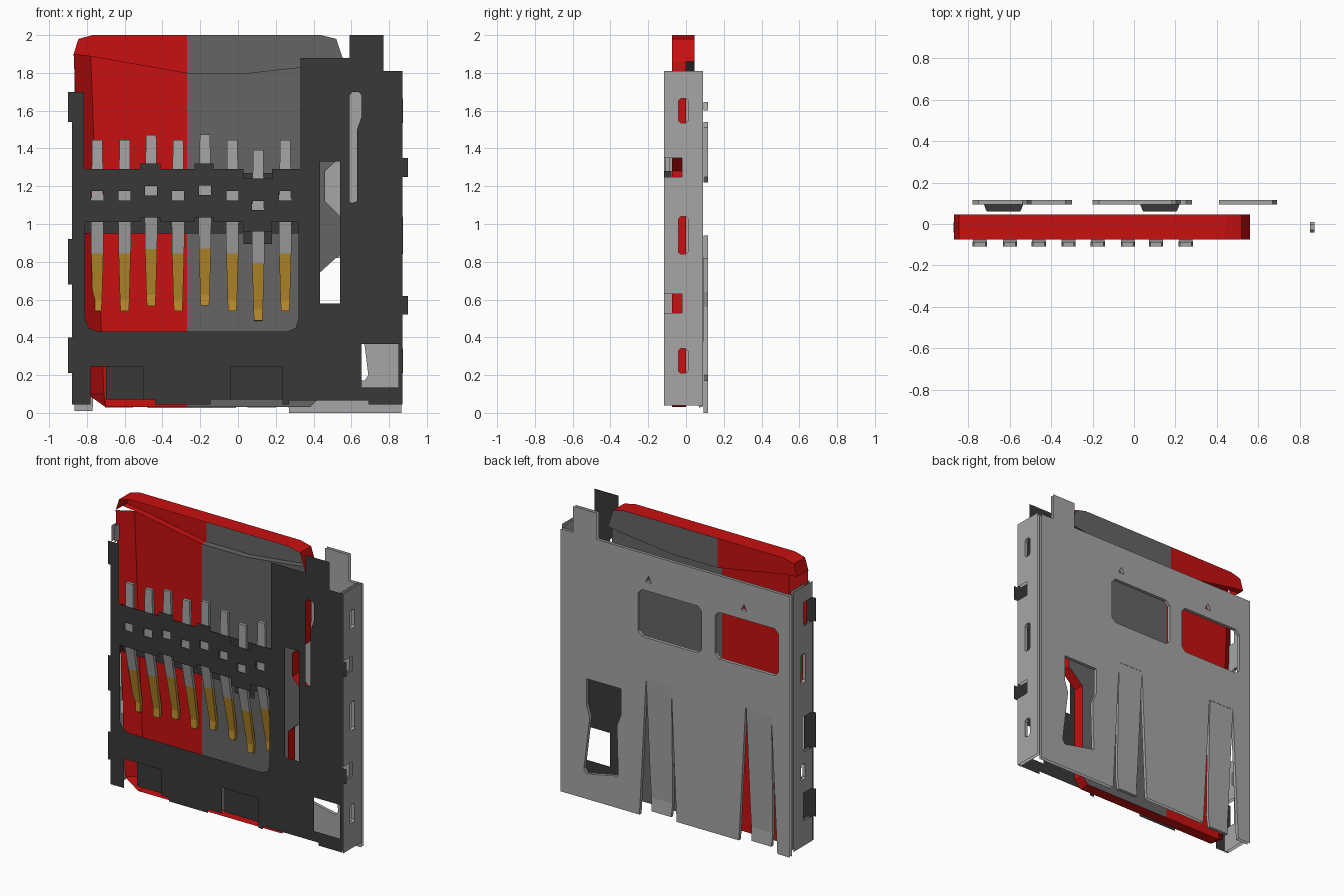
import bpy, bmesh
from mathutils import Vector

if "Cube" in bpy.data.objects:
    bpy.data.objects.remove(bpy.data.objects["Cube"], do_unlink=True)


def material(name, r, g, b):
    m = bpy.data.materials.new(name)
    m.use_nodes = True
    m.diffuse_color = (r, g, b, 1)
    m.node_tree.nodes["Principled BSDF"].inputs["Base Color"].default_value = (r, g, b, 1)
    return m


DARK = material("dark plastic", 0.04, 0.04, 0.04)
METAL = material("light metal", 0.38, 0.38, 0.38)
RED = material("card red", 0.58, 0.005, 0.005)
GREY = material("card grey", 0.13, 0.13, 0.13)
GOLD = material("contact gold", 0.51, 0.27, 0.026)


def finish(name, bm, *mats):
    bmesh.ops.recalc_face_normals(bm, faces=bm.faces)
    mesh = bpy.data.meshes.new(name)
    bm.to_mesh(mesh)
    bm.free()
    for m in mats:
        mesh.materials.append(m)
    ob = bpy.data.objects.new(name, mesh)
    bpy.context.collection.objects.link(ob)
    return ob


def facing_y(y):
    return lambda u, v: Vector((u, y, v))


def facing_x(x):
    return lambda u, v: Vector((x, u, v))


def rect(u0, u1, v0, v1, cut=0):
    if not cut:
        return [(u0, v0), (u1, v0), (u1, v1), (u0, v1)]
    return [(u0 + cut, v0), (u1 - cut, v0), (u1, v0 + cut), (u1, v1 - cut),
            (u1 - cut, v1), (u0 + cut, v1), (u0, v1 - cut), (u0, v0 + cut)]


def sheet(name, mat, outline, holes, place, inner=None):
    """Flat sheet with holes; with inner, a second skin and lined cutouts."""
    bm = bmesh.new()
    skins = []
    for put in [place] + ([inner] if inner else []):
        edges, loops = [], []
        for loop in [outline] + holes:
            vs = [bm.verts.new(put(*p)) for p in loop]
            edges += [bm.edges.new((vs[i - 1], vs[i])) for i in range(len(vs))]
            loops.append(vs)
        bmesh.ops.triangle_fill(bm, edges=edges, use_beauty=True)
        skins.append(loops)
    if inner:
        for k, loop in enumerate([outline] + holes):
            a, b = skins[0][k], skins[1][k]
            for i in range(len(loop)):
                (u0, v0), (u1, v1) = loop[i - 1], loop[i]
                # The outer border stays open; slanted notch sides are lined
                if k or (u0 != u1 and v0 != v1):
                    bm.faces.new((a[i - 1], a[i], b[i], b[i - 1]))
    bmesh.ops.dissolve_limit(bm, angle_limit=0.01, verts=bm.verts, edges=bm.edges)
    return finish(name, bm, mat)


def ribbon(name, mat, front, back, y0, y1):
    """Wall lofted between two paths in x, z."""
    bm = bmesh.new()
    a = [bm.verts.new((x, y0, z)) for x, z in front]
    b = [bm.verts.new((x, y1, z)) for x, z in back]
    for i in range(len(a) - 1):
        bm.faces.new((a[i], a[i + 1], b[i + 1], b[i]))
    return finish(name, bm, mat)


def strip(name, x, rows, mats, thick, pick=lambda z: 0):
    """Bent strip through rows of (z, y, half width)."""
    bm = bmesh.new()
    pairs = [[bm.verts.new((x + s * w, y, z)) for s in (-1, 1)] for z, y, w in rows]
    for p, q in zip(pairs, pairs[1:]):
        f = bm.faces.new((p[0], p[1], q[1], q[0]))
        f.material_index = pick(f.calc_center_median().z)
    ob = finish(name, bm, *mats)
    ob.modifiers.new("thickness", "SOLIDIFY").thickness = thick
    ob.modifiers["thickness"].offset = 0
    return ob


# Contact positions with their height offsets
CONTACTS = [(-.745, 0), (-.60, 0), (-.46, .025), (-.317, 0),
            (-.175, .028), (-.03, 0), (.107, -.052), (.25, 0)]

# Front frame with bridge, openings and side tabs
frame = [(-.88, .045), (-.78, .045), (-.78, .245), (-.5, .245), (-.5, .07), (-.44, .07),
         (-.44, .045), (-.145, .045), (-.145, .07), (-.04, .07), (-.04, .245), (.235, .245),
         (.235, .045), (.27, .045), (.27, .065), (.69, .065), (.69, .045), (.87, .045),
         (.87, .52), (.9, .52), (.9, .62), (.87, .62), (.87, 1.25), (.9, 1.25),
         (.9, 1.35), (.87, 1.35), (.87, 1.81), (.77, 1.81), (.77, 2), (.59, 2),
         (.59, 1.88), (.33, 1.88), (.33, 1.29), (.18, 1.29), (.18, 1.24), (.03, 1.24),
         (.03, 1.29), (-.13, 1.29), (-.13, 1.32), (-.23, 1.32), (-.23, 1.29), (-.41, 1.29),
         (-.41, 1.32), (-.52, 1.32), (-.52, 1.29), (-.815, 1.29), (-.815, 1.7), (-.9, 1.7),
         (-.9, 1.54), (-.88, 1.54), (-.88, .92), (-.9, .92), (-.9, .68), (-.88, .68),
         (-.88, .4), (-.9, .4), (-.9, .21), (-.88, .21)]
window = [(-.81, 1.01), (-.81, .5), (-.79, .45), (-.74, .43), (.26, .43), (.305, .45),
          (.32, .5), (.32, 1.01), (.18, 1.01), (.18, .96), (.03, .96), (.03, 1.01),
          (-.13, 1.01), (-.13, 1.035), (-.23, 1.035), (-.23, 1.01), (-.41, 1.01),
          (-.41, 1.035), (-.52, 1.035), (-.52, 1.01)]
latch_slot = [(.59, 1.12), (.6, 1.11), (.63, 1.12), (.63, 1.5), (.655, 1.57),
              (.655, 1.68), (.64, 1.7), (.605, 1.7), (.59, 1.68)]
peepholes = [rect(x - .032, x + .032, 1.125 + d, 1.175 + d) for x, d in CONTACTS]
sheet("front_frame", DARK, frame,
      [window, latch_slot, rect(.435, .54, .58, 1.33), rect(.655, .85, .135, .365)] + peepholes,
      facing_y(-.116))

# Bridge backing and recessed lower flaps
sheet("bridge_backing", DARK, rect(-.81, .32, .95, 1.27), peepholes, facing_y(-.078))
sheet("bridge_backing_step", DARK, rect(.03, .18, .895, .95), [], facing_y(-.078))
for side, x in (("left", .33), ("right", -.815)):
    sheet("bridge_end_" + side, DARK, rect(-.116, -.078, .96, 1.28), [], facing_x(x))
sheet("lower_flap_right", DARK, rect(-.70, -.5, .07, .245), [], facing_y(-.09))
sheet("lower_flap_left", DARK, rect(-.04, .235, .07, .245), [], facing_y(-.09))

# Spring contacts with gold tips
for i, (x, d) in enumerate(CONTACTS):
    rows = [(1.445, -.097, .027), (1.01, -.097, .034), (.845, -.062, .032),
            (.60, -.012, .025), (.54, -.014, .022)]
    strip(f"contact_{i + 1}", x, [(z + d, y, w) for z, y, w in rows], (METAL, GOLD), .022,
          lambda z, d=d: 1 if z < .84 + d else 0)

# Back cover with windows, latch cutout and spring notches
cover = [(-.865, .01), (-.77, .01), (-.725, .94), (-.53, .94), (-.48, .025), (-.01, .025),
         (.03, .94), (.22, .94), (.27, 0), (.865, 0), (.865, 1.79), (.77, 1.79),
         (.77, 1.97), (.59, 1.97), (.59, 1.79), (-.865, 1.79)]
latch_cutout = [(.43, .22), (.67, .17), (.69, .2), (.645, .56), (.67, .64),
                (.67, .82), (.41, .82), (.41, .64), (.44, .56)]
cover_holes = [rect(-.2, .28, 1.22, 1.54, .03), rect(-.78, -.3, 1.22, 1.54, .03), latch_cutout]
cover_holes += [[(x, 1.6), (x + .045, 1.6), (x + .022, 1.645)] for x in (.18, -.54)]
sheet("back_cover", METAL, cover, cover_holes, facing_y(.116), facing_y(.093))
for side, x in (("left", .125), ("right", -.63)):
    strip("cover_spring_" + side, x,
          [(.94, .105, .095), (.3, .078, .085), (.12, .07, .08), (.03, .078, .075)],
          (METAL,), .02)


# Side walls with bites for the frame tabs and lined slots
def side_wall(name, s, bites, slots):
    outline = [(.09, 1.81), (.09, .04), (-.116, .04)]
    for z0, z1 in bites:
        outline += [(-.116, z0), (-.02, z0), (-.02, z1), (-.116, z1)]
    outline.append((-.116, 1.81))
    sheet(name, METAL, outline, [rect(-.04, .01, a, b, .012) for a, b in slots],
          facing_x(s * .873), facing_x(s * .85))


side_wall("side_wall_left", 1, [(.53, .63), (1.25, 1.35)],
          [(.21, .34), (.84, 1.04), (1.535, 1.665)])
side_wall("side_wall_right", -1, [(.21, .40), (.68, .92), (1.54, 1.70)],
          [(.49, .6), (1.15, 1.35)])

# Card shell, open at the front: rim walls
right_edge = [(.38, .03), (.43, .08), (.43, .74), (.54, .84), (.54, 1.04),
              (.46, 1.12), (.46, 1.28), (.55, 1.36), (.56, 1.86)]
top_edge = [(.56, 1.86), (.52, 1.98), (.44, 2), (-.77, 2), (-.845, 1.98), (-.87, 1.9)]
ribbon("card_rim_lower", RED, [(-.87, 1.9), (-.80, .1), (-.70, .03)] + right_edge,
       [(-.78, 1.89), (-.71, .1), (-.70, .03)] + right_edge, -.075, 0)
ribbon("card_rim_upper", RED, top_edge, top_edge, -.075, .045)

# Card back panels, the raised lip and its step, split into two colours
ridge_grey = [(.56, 1.86), (.33, 1.83), (.06, 1.80), (-.27, 1.80)]
ridge_red = [(-.27, 1.80), (-.78, 1.89), (-.87, 1.9)]
sheet("card_body_grey", GREY, right_edge[:-1] + ridge_grey + [(-.27, .03)], [], facing_y(0))
sheet("card_body_red", RED, [(-.27, .03)] + ridge_red[:2] + [(-.71, .1), (-.70, .03)], [],
      facing_y(0))
sheet("card_lip_grey", GREY, ridge_grey + [(-.27, 2), (.44, 2), (.52, 1.98)], [], facing_y(.045))
sheet("card_lip_red", RED, ridge_red + [(-.845, 1.98), (-.77, 2), (-.27, 2)], [], facing_y(.045))
ribbon("card_step_grey", GREY, ridge_grey, ridge_grey, 0, .045)
ribbon("card_step_red", RED, ridge_red, ridge_red, 0, .045)
